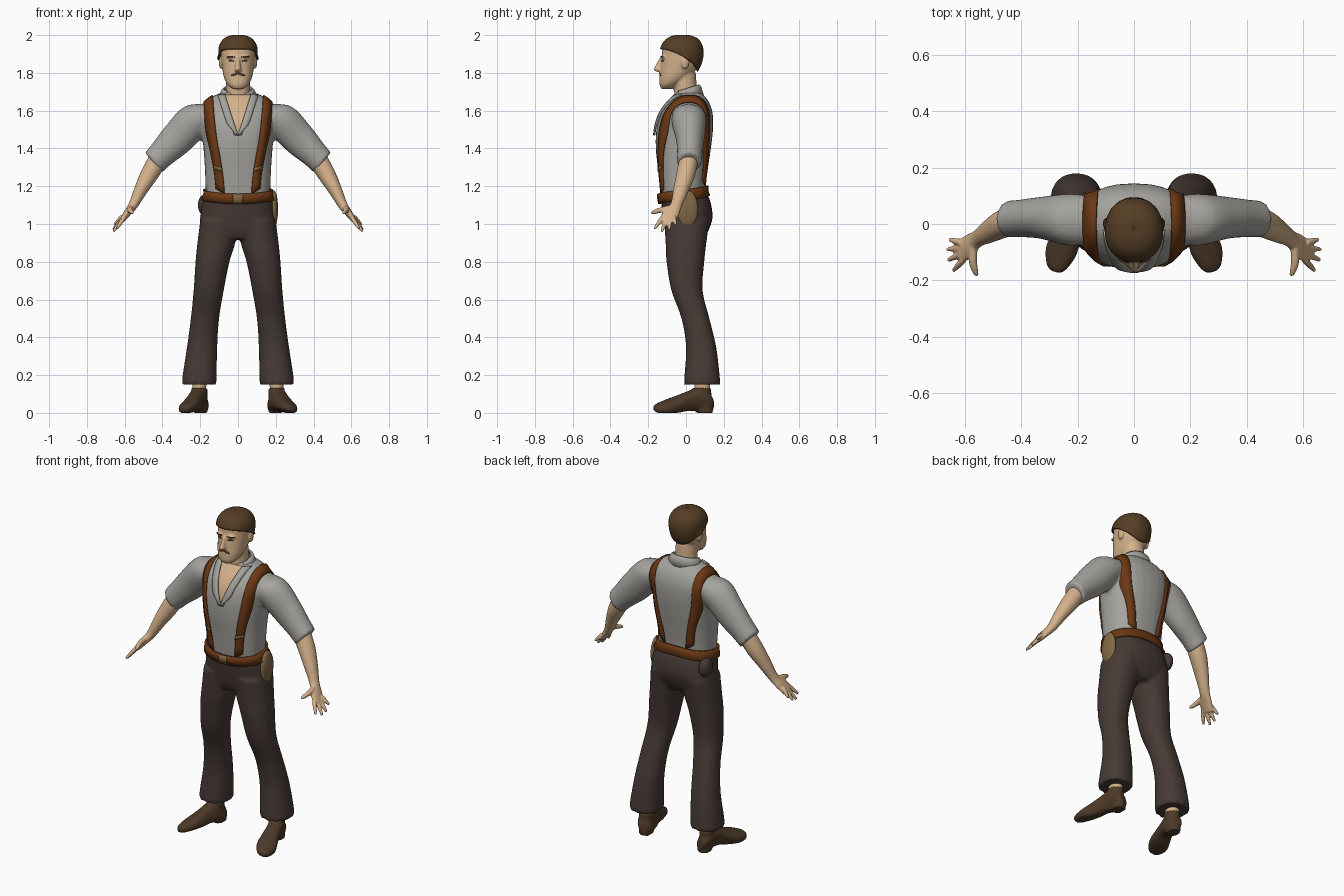
import bpy, bmesh, math
from mathutils import Vector, Matrix
from mathutils.bvhtree import BVHTree

if "Cube" in bpy.data.objects:
    bpy.data.objects.remove(bpy.data.objects["Cube"])


def material(name, r, g, b):
    m = bpy.data.materials.new(name)
    m.diffuse_color = (r, g, b, 1)
    m.use_nodes = True
    m.node_tree.nodes["Principled BSDF"].inputs["Base Color"].default_value = m.diffuse_color
    return m


SKIN = material("skin", .66, .44, .26)
SHIRT = material("grey shirt", .38, .37, .345)
LEATHER = material("brown leather", .15, .04, .007)
CLOTH = material("dark trousers", .062, .042, .036)
SHOE = material("shoe brown", .075, .042, .022)
HAIR = material("hair brown", .09, .047, .018)
TAN = material("tan pouch", .23, .14, .06)
DARK = material("dark eye", .03, .02, .015)


def loft(bm, rings, axis=None, p=2.0, mirror=False, n=28, sub=5):
    """Smooth closed tube through rings (x, y, z, a, b); b lies towards y."""
    R = [Vector(r) for r in rings]
    d = Vector(axis) if axis else (R[-1] - R[0]).to_3d()
    d.normalize()
    v = Vector((0, 1, 0))
    v = (v - d * v.dot(d)).normalized()
    u = v.cross(d)
    E = [R[0]] + R + [R[-1]]
    path = []
    for i in range(len(R) - 1):
        p0, p1, p2, p3 = (list(q) for q in E[i:i + 4])
        for k in range(sub):
            t = k / sub
            path.append([.5 * (2 * B + (C - A) * t + (2 * A - 5 * B + 4 * C - D) * t * t
                               + (3 * B - A - 3 * C + D) * t ** 3)
                         for A, B, C, D in zip(p0, p1, p2, p3)])
    path.append(list(R[-1]))
    for s in ((1, -1) if mirror else (1,)):
        loops = []
        for x, y, z, a, b in path:
            loop = []
            for j in range(n):
                c, q = math.cos(2 * math.pi * j / n), math.sin(2 * math.pi * j / n)
                c = math.copysign(abs(c) ** (2 / p), c)
                q = math.copysign(abs(q) ** (2 / p), q)
                w = Vector((x, y, z)) + u * a * c + v * b * q
                loop.append(bm.verts.new((s * w.x, w.y, max(w.z, 0))))
            loops.append(loop)
        for A, B in zip(loops, loops[1:]):
            for j in range(n):
                k = (j + 1) % n
                bm.faces.new((A[j], A[k], B[k], B[j]))
        bm.faces.new(loops[0])
        bm.faces.new(loops[-1])


def ball(bm, c, r, mirror=False):
    for s in ((1, -1) if mirror else (1,)):
        m = Matrix.Translation((s * c[0], c[1], c[2])) @ Matrix.Diagonal((*r, 1))
        bmesh.ops.create_uvsphere(bm, u_segments=24, v_segments=14, radius=1, matrix=m)


def finish(name, bm, mat, voxel=0, smooth=3):
    """Make the object; with a voxel size, fuse its pieces into one skin."""
    bmesh.ops.recalc_face_normals(bm, faces=bm.faces)
    me = bpy.data.meshes.new(name)
    bm.to_mesh(me)
    bm.free()
    o = bpy.data.objects.new(name, me)
    bpy.context.collection.objects.link(o)
    if voxel:
        r = o.modifiers.new("fuse", 'REMESH')
        r.mode, r.voxel_size = 'VOXEL', voxel
        s = o.modifiers.new("relax", 'SMOOTH')
        s.factor, s.iterations = .5, smooth
        dg = bpy.context.evaluated_depsgraph_get()
        me = bpy.data.meshes.new_from_object(o.evaluated_get(dg))
        o.modifiers.clear()
        o.data = me
    me.materials.clear()
    me.materials.append(mat)
    me.shade_smooth()
    return o


def tree(o):
    return BVHTree.FromPolygons([v.co for v in o.data.vertices],
                                [list(f.vertices) for f in o.data.polygons])


def grid(name, rows, mat, thick=.006):
    bm = bmesh.new()
    V = [[bm.verts.new(q) for q in r] for r in rows]
    for A, B in zip(V, V[1:]):
        for j in range(len(A) - 1):
            bm.faces.new((A[j], A[j + 1], B[j + 1], B[j]))
    bmesh.ops.remove_doubles(bm, verts=bm.verts, dist=1e-5)
    o = finish(name, bm, mat)
    s = o.modifiers.new("thickness", 'SOLIDIFY')
    s.thickness, s.offset = thick, 0
    return o


def cast(trees, c, d, off):
    """Point on the outside of the given skins, seen from c along d."""
    c, d = Vector(c), Vector(d).normalized()
    hits = [t.ray_cast(c + d, -d) for t in trees]
    hits = [h for h in hits if h[0] is not None]
    return min(hits, key=lambda h: h[3])[0] + d * off if hits else c


# Shirt: torso and rolled sleeves
bm = bmesh.new()
T = [(1.10, .168, -.13, .105), (1.2, .172, -.14, .105), (1.3, .176, -.15, .117), (1.4, .183, -.16, .132),
     (1.5, .192, -.157, .143), (1.58, .2, -.135, .142), (1.635, .18, -.1, .127), (1.67, .145, -.07, .105),
     (1.695, .09, -.05, .08), (1.71, .06, -.045, .065)]
loft(bm, [(0, (f + b) / 2, z, a, (b - f) / 2) for z, a, f, b in T], (0, 0, 1), 2.4)
loft(bm, [(.13, .015, 1.59, .06, .08), (.225, .015, 1.55, .093, .092), (.325, .022, 1.45, .09, .075),
          (.40, .02, 1.375, .075, .067), (.447, .017, 1.325, .07, .066)], mirror=True)
shirt = finish("shirt", bm, SHIRT, .01, 4)
st = tree(shirt)

# Trousers: hips and flared legs
bm = bmesh.new()
loft(bm, [(0, -.012, 1.155, .178, .128), (0, .002, 1.1, .19, .132), (0, .01, 1.03, .2, .13),
          (0, .005, .96, .2, .112), (0, 0, .92, .17, .09)], (0, 0, 1), 2.3)
loft(bm, [(.1, .005, 1.02, .1, .12), (.115, 0, .9, .1, .108), (.135, -.003, .8, .09, .1),
          (.155, .005, .65, .08, .083), (.175, .05, .5, .075, .074), (.19, .08, .35, .08, .08),
          (.203, .085, .2, .09, .093), (.206, .085, .15, .091, .096)], (0, 0, 1), 2.2, True)
trousers = finish("trousers", bm, CLOTH, .01, 4)
tt = tree(trousers)

# Head with nose, ears and neck
bm = bmesh.new()
loft(bm, [(0, -.103, 1.715, .028, .028), (0, -.09, 1.737, .055, .05), (0, -.064, 1.775, .074, .076),
          (0, -.04, 1.82, .083, .096), (0, -.025, 1.88, .09, .104), (0, -.022, 1.935, .09, .1),
          (0, -.02, 1.972, .067, .075), (0, -.02, 1.988, .03, .035)], (0, 0, 1), 2.15)
loft(bm, [(0, .01, 1.62, .085, .08), (0, 0, 1.69, .066, .062), (0, -.012, 1.8, .062, .064)], (0, 0, 1))
loft(bm, [(0, -.127, 1.885, .009, .01), (0, -.14, 1.835, .014, .024), (0, -.141, 1.818, .018, .031),
          (0, -.137, 1.806, .014, .02)], (0, 0, 1))
ball(bm, (.091, -.005, 1.855), (.011, .022, .034), True)
ball(bm, (.036, -.115, 1.885), (.026, .02, .009), True)
ball(bm, (0, -.128, 1.775), (.027, .013, .007))
head = finish("head", bm, SKIN, .006, 3)
ht = tree(head)

# Hair cap drawn over the skull above a curved hairline
rows = []
for i in range(65):
    th = 2 * math.pi * i / 64
    c = math.cos(th)
    lo = 5 + 32 * c - 15 * c * c
    row = []
    for k in range(15):
        ph = math.radians(lo + (89.5 - lo) * k / 14)
        d = (math.sin(th) * math.cos(ph), -c * math.cos(ph), math.sin(ph))
        row.append(cast([ht], (0, -.02, 1.88), d, .009))
    rows.append(row)
grid("hair", rows, HAIR, .008)


# Painted face details
def face_plate(name, mat, x0, x1, za, zb, h):
    rows = []
    for k in range(9):
        t = k / 8
        x, z = x0 + (x1 - x0) * t, za + (zb - za) * t
        e = h * max(.15, math.sin(math.pi * (.1 + .8 * t)))
        rows.append([cast([ht], (x, 0, z + q * e), (0, -1, 0), .002) for q in (-1, 0, 1)])
    grid(name, rows, mat, .002)


for s in (1, -1):
    face_plate("eyebrow", HAIR, s * .016, s * .058, 1.884, 1.886, .004)
    face_plate("eye", DARK, s * .022, s * .05, 1.863, 1.864, .004)
    face_plate("moustache", HAIR, 0, s * .036, 1.797, 1.786, .006)

# Forearms and hands
bm = bmesh.new()
loft(bm, [(.405, .02, 1.37, .052, .05), (.465, .0, 1.27, .048, .05), (.515, -.027, 1.18, .036, .041),
          (.555, -.052, 1.10, .025, .031), (.588, -.08, 1.055, .019, .043), (.617, -.1, 1.015, .013, .042)],
     mirror=True)
for k, t in (((.613, -.066, 1.04), (.655, -.055, .995)), ((.616, -.085, 1.025), (.662, -.09, .968)),
             ((.614, -.107, 1.02), (.66, -.128, .96)), ((.606, -.128, 1.03), (.642, -.166, .975))):
    mid = [(a + b) / 2 for a, b in zip(k, t)]
    loft(bm, [(*k, .012, .012), (*mid, .011, .011), (*t, .007, .007)], mirror=True, n=12)
loft(bm, [(.57, -.08, 1.085, .016, .016), (.572, -.13, 1.075, .015, .015), (.565, -.165, 1.065, .012, .012),
          (.557, -.185, 1.058, .007, .007)], mirror=True, n=12)
finish("forearms_and_hands", bm, SKIN, .0055, 2)

# Ankles and shoes
bm = bmesh.new()
loft(bm, [(.205, .085, .09, .036, .042), (.205, .087, .2, .038, .042)], (0, 0, 1), mirror=True)
finish("ankles", bm, SKIN)
bm = bmesh.new()
loft(bm, [(.192, .142, .05, .03, .024), (.197, .115, .055, .055, .04), (.208, .06, .068, .062, .045),
          (.222, .01, .062, .05, .045), (.24, -.045, .046, .042, .052), (.26, -.1, .033, .032, .056),
          (.275, -.15, .024, .022, .038), (.279, -.17, .022, .012, .018)], p=2.6, mirror=True)
loft(bm, [(.203, .082, .05, .042, .055), (.205, .083, .132, .043, .05)], (0, 0, 1), mirror=True)
loft(bm, [(.198, .1, 0, .036, .042), (.2, .1, .05, .038, .042)], (0, 0, 1), 2.5, True)
finish("shoes", bm, SHOE, .007, 2)

# Braces: straps from the front waist, over the shoulders, to the back waist
for s in (1, -1):
    rows, clips = [], []
    for i in range(61):
        deg = 241 - 304 * i / 60
        a = math.radians(deg)
        x = .158 - .064 * (abs(deg - 90) / 151) ** 1.4
        d = (0, math.cos(a), math.sin(a))
        rows.append([cast([st, tt], (s * (x + w), 0, 1.40), d, .006) for w in (-.023, 0, .023)])
        if 207 < deg < 222:
            clips.append([q + Vector((0, -.007, 0)) for q in rows[-1]])
    grid("brace_strap", rows, LEATHER, .008)
    grid("brace_clip", clips[:2], TAN, .003)

# Belt and buckle, dipping at the front
rows, buckle = [], []
for i in range(65):
    th = 2 * math.pi * (i - 32) / 64
    z = 1.155 - .022 * math.cos(th)
    rows.append([cast([st, tt], (0, -.01, z + h), (math.sin(th), -math.cos(th), 0), .008)
                 for h in (-.027, 0, .027)])
    if abs(i - 32) < 3:
        buckle.append([q + Vector((0, -.007, 0)) for q in rows[-1]])
grid("belt", rows, LEATHER, .012)
grid("buckle", buckle, TAN, .004)

# Open neck showing the chest, and the shirt collar
zs = [1.47 + .215 * i / 16 for i in range(17)]
half = [.072 * ((z - 1.47) / .215) ** .9 for z in zs]
grid("open_neck", [[cast([st], (h * q / 4, 0, z), (0, -1, 0), .004) for q in range(-4, 5)]
                   for z, h in zip(zs, half)], SKIN, .003)
for s in (1, -1):
    grid("lapel", [[cast([st], (s * (h + w), 0, z), (0, -1, 0), .010)
                    for w in (-.004, .015, .036 * min(1, i / 5 + .1))]
                   for i, (z, h) in enumerate(zip(zs, half))], SHIRT, .01)
rows = []
for i in range(33):
    th = math.radians(50 + 260 * i / 32)
    sx, sy = math.sin(th), -math.cos(th)
    lift = .02 * (1 + sy)
    rows.append([(.1 * sx, .01 + .08 * sy, 1.66 + lift * .5), (.084 * sx, .006 + .07 * sy, 1.685 + lift),
                 (.074 * sx, .002 + .064 * sy, 1.695 + lift)])
grid("collar", rows, SHIRT, .01)

# Hip pouches
bm = bmesh.new()
ball(bm, (.19, .008, 1.08), (.022, .056, .098))
finish("tan_pouch", bm, TAN)
bm = bmesh.new()
ball(bm, (-.178, .062, 1.10), (.034, .05, .055))
finish("dark_pouch", bm, CLOTH)
